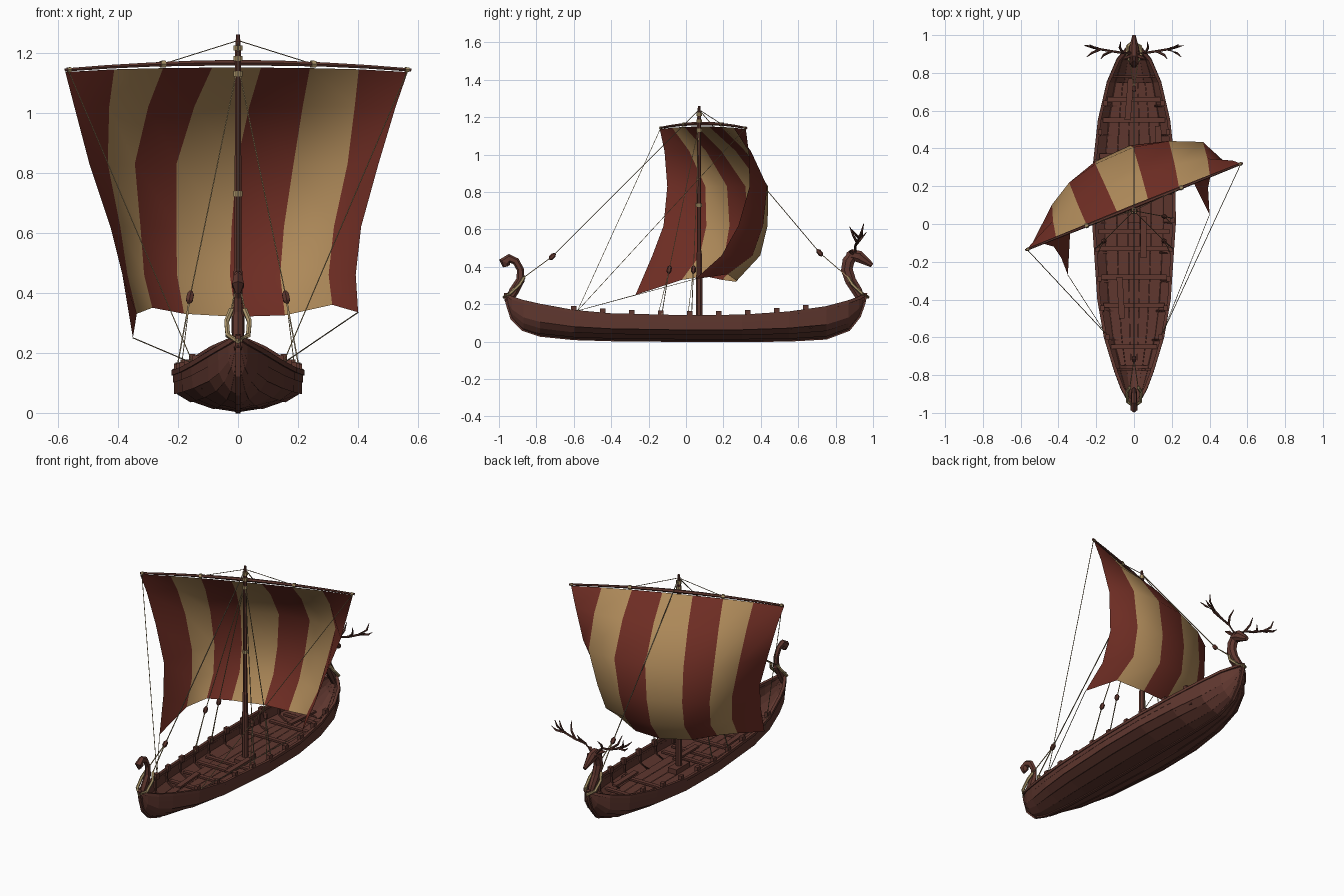
import bpy, bmesh, math
from mathutils import Vector

if "Cube" in bpy.data.objects:
    bpy.data.objects.remove(bpy.data.objects["Cube"])


def material(name, rgb):
    m = bpy.data.materials.new(name)
    m.diffuse_color = (*rgb, 1)
    m.use_nodes = True
    m.node_tree.nodes["Principled BSDF"].inputs["Base Color"].default_value = m.diffuse_color
    return m


WOOD = material("brown wood", (0.115, 0.038, 0.028))
DARK = material("dark wood", (0.09, 0.033, 0.025))
RED = material("red cloth", (0.155, 0.026, 0.017))
TAN = material("tan cloth", (0.42, 0.25, 0.10))
ROPE = material("straw rope", (0.42, 0.31, 0.15))
LINE = material("thin rope", (0.26, 0.20, 0.12))


def make(name, verts, faces, mats, smooth=False):
    me = bpy.data.meshes.new(name)
    me.from_pydata([tuple(v) for v in verts], [], faces)
    for m in mats:
        me.materials.append(m)
    ob = bpy.data.objects.new(name, me)
    bpy.context.collection.objects.link(ob)
    if smooth:
        me.shade_smooth()
    return ob


def tube(name, pts, radii, mat, sides=6, flat=1.0):
    """Sweep a ring along points; flat scales its sideways radius."""
    pts = [Vector(p) for p in pts]
    n = len(pts)
    if not isinstance(radii, (list, tuple)):
        radii = [radii] * n
    verts, faces = [], []
    for i, p in enumerate(pts):
        t = (pts[min(i + 1, n - 1)] - pts[max(i - 1, 0)]).normalized()
        ref = Vector((1, 0, 0)) if abs(t.x) < 0.8 else Vector((0, 0, 1))
        a = (ref - t * ref.dot(t)).normalized()
        b = t.cross(a)
        for k in range(sides):
            w = 2 * math.pi * (k + 0.5) / sides
            verts.append(p + a * math.cos(w) * radii[i] * flat + b * math.sin(w) * radii[i])
    for i in range(n - 1):
        for k in range(sides):
            l = (k + 1) % sides
            faces.append((i * sides + k, i * sides + l, (i + 1) * sides + l, (i + 1) * sides + k))
    faces += [tuple(reversed(range(sides))), tuple(range((n - 1) * sides, n * sides))]
    return make(name, verts, faces, [mat])


def box(name, c, s, mat=WOOD, turn=0.0):
    bm = bmesh.new()
    bmesh.ops.create_cube(bm, size=1)
    bmesh.ops.scale(bm, vec=s, verts=bm.verts)
    me = bpy.data.meshes.new(name)
    bm.to_mesh(me)
    bm.free()
    me.materials.append(mat)
    ob = bpy.data.objects.new(name, me)
    ob.location, ob.rotation_euler.z = c, turn
    bpy.context.collection.objects.link(ob)
    return ob


# Hull stations: y, half width, keel height, sheer height
ST = [(-.955, .012, .20, .25), (-.93, .032, .12, .237), (-.87, .066, .06, .218), (-.78, .10, .03, .198),
      (-.6, .155, .012, .165), (-.4, .19, .006, .147), (0, .217, .002, .137), (.3, .215, .002, .14),
      (.55, .187, .004, .157), (.75, .14, .015, .185), (.87, .088, .06, .217), (.925, .042, .13, .237),
      (.95, .012, .20, .25)]


def station(y):
    for p, q in zip(ST, ST[1:]):
        if y <= q[0]:
            f = (y - p[0]) / (q[0] - p[0])
            return [u + (v - u) * f for u, v in zip(p, q)][1:]
    return ST[-1][1:]


# Hull with overlapping planks
half = [(0, 0), (.35, .09), (.37, .075), (.7, .26), (.73, .245), (.95, .46), (.98, .445), (.985, .74), (1, .73), (1, 1)]
ring = [(-a, b) for a, b in reversed(half[1:])] + half
N = len(ring)
verts = [(w * a, y, k + (s - k) * b) for y, w, k, s in ST for a, b in ring]
faces = [(i * N + j, (i + 1) * N + j, (i + 1) * N + j + 1, i * N + j + 1)
         for i in range(len(ST) - 1) for j in range(N - 1)]
hull = make("hull", verts, faces, [WOOD])
sol = hull.modifiers.new("thickness", "SOLIDIFY")
sol.thickness, sol.offset = 0.008, -1

# Keel with both stems, and the gunwale rails
keel = [(0, -.965, .26)] + [(0, y, k + .006) for y, w, k, s in ST] + [(0, .96, .26)]
tube("keel", keel, .014, WOOD, 4, .9)
for sx, side in ((-1, "left"), (1, "right")):
    tube(side + "_gunwale", [(sx * (w - .004), y, s - .004) for y, w, k, s in ST], .012, WOOD, 4)
    for i in range(9):
        y = -.6 + .155 * i
        w, k, s = station(y)
        box(side + "_oar_post", (sx * (w - .014), y, s + .008), (.022, .028, .036))

# Floor boards, ribs and thwarts
ys = [-.75 + .15 * i for i in range(11)]
for b in range(5):
    v = []
    for y in ys:
        w, k, s = station(y)
        for e in (b + .02, b + .98):
            v.append(((e / 2.5 - 1) * w * .7, y, k + .048))
    make("floor_board", v, [(2 * i, 2 * i + 1, 2 * i + 3, 2 * i + 2) for i in range(10)], [WOOD])
for i in range(11):
    y = -.77 + .155 * i
    w, k, s = station(y)
    tube("rib", [(a * (w - .012), y, k + .012 + (s - k - .015) * b) for a, b in ring[::3]], .007, WOOD, 4)
for y in (-.65, -.43, -.28, -.13, -.04, .36, .55, .66):
    w, k, s = station(y)
    box("thwart", (0, y, k + .068), (w * 1.75, .026, .012))
for x, y, r in ((-.07, -.39, .06), (-.025, .66, -.08), (.13, .41, .02), (.05, -.07, 0)):
    box("loose_plank", (x, y, .088), (.032, .22, .012), WOOD, r)

# Mast and yard
box("mast_step", (0, .07, .06), (.06, .13, .04))
tube("mast", [(0, .07, z) for z in (.03, .34, .36, .47, .48, 1.2, 1.26)],
     [.019, .019, .016, .016, .0125, .011, .007], WOOD, 8)
U = Vector((.928, .372, 0))
C = Vector((0, .092, 0))


def yard_at(d):
    return C + U * d + Vector((0, 0, 1.166 - .024 * (d / .62) ** 2))


tube("yard", [yard_at(.62 * (i / 4 - 1)) for i in range(9)], [.006, .007, .008, .01, .011, .01, .008, .007, .006], WOOD, 6)

# Sail: rows of left edge, right edge and belly depth, striped by column
rows = [((-.575, -.14, 1.135), (.565, .32, 1.135), 0), ((-.545, -.115, 1.02), (.525, .335, 1.02), .13),
        ((-.495, -.10, .83), (.468, .34, .83), .27), ((-.425, -.12, .62), (.41, .28, .62), .325),
        ((-.385, -.18, .46), (.392, .19, .46), .375), ((-.35, -.27, .25), (.40, .05, .335), .375)]
foot = [.25, .33, .35, .33, .32, .325, .36, .335]
spread = [0, -.035, -.065, -.055, .01, .055, .08, 0]
verts = []
for r, (L, R, depth) in enumerate(rows):
    for c in range(8):
        t = c / 7
        belly = (4 * t * (1 - t)) ** .7
        p = Vector(L).lerp(Vector(R), t) + Vector((-.26, .96, 0)) * depth * belly
        dx = spread[c] * min(1, depth / .28)
        p += Vector((dx, min(0, dx) * .5, 0))
        if r == 5:
            p.z = foot[c]
        elif r == 0:
            p.z += .015 * belly
        verts.append(p)
faces = [(r * 8 + c, r * 8 + c + 1, r * 8 + c + 9, r * 8 + c + 8) for r in range(5) for c in range(7)]
sail = make("sail", verts, faces, [RED, TAN], True)
for i, f in enumerate(sail.data.polygons):
    f.material_index = (i % 7) % 2


# Rigging
def rope(name, *pts, mat=LINE, r=.002):
    tube(name, pts, r, mat, 4)


def block(p, q):
    p, q = Vector(p), Vector(q)
    d = (q - p).normalized() * .022
    tube("pulley_block", [p - d, p - d * .5, p + d * .5, p + d], [.005, .013, .013, .005], WOOD, 6)


# Stays run through a block to a rope collar around each stem
top = (0, .07, 1.24)
for e, name, b in ((1, "forestay", (0, .715, .475)), (-1, "backstay", (0, -.715, .455))):
    rope(name, top, b, r=.003)
    block(b, top)
    arm = [(.022, .865, .345), (.038, .89, .305), (.034, .94, .258)]
    loop = [(-x, e * y, z) for x, y, z in arm] + [(0, e * .972, .238)] + [(x, e * y, z) for x, y, z in reversed(arm)]
    tube("stem_collar", loop, .009, ROPE, 6)
    for end in (loop[0], loop[-1]):
        rope(name + "_tackle", b, end, mat=ROPE, r=.003)

for sx in (-1, 1):
    cleat = (sx * .15, -.58, .165)
    rope("brace", yard_at(sx * .61), cleat, mat=ROPE)
    rope("sheet", rows[5][0 if sx < 0 else 1], cleat)
    rope("yard_lift", top, yard_at(sx * .27))
    tube("yard_lashing", [yard_at(sx * .262), yard_at(sx * .278)], .013, ROPE, 6)
    tube("yard_end_lashing", [yard_at(sx * .60), yard_at(sx * .612)], .009, ROPE, 6)
    for y1, y2 in ((-.09, -.13), (.04, .03)):
        b = (sx * .16, y1, .385)
        rope("shroud", (0, .07, 1.16), b, mat=ROPE, r=.0025)
        rope("shroud_tackle", b, (sx * .205, y2, .14), r=.003)
        rope("shroud_fall", b, (sx * .19, y2 - .02, .14), mat=ROPE)
        block(b, (0, .07, 1.16))
for z in (.73, 1.13, 1.18, 1.215):
    tube("mast_lashing", [(0, .07, z - .009), (0, .07, z + .009)], .0155, ROPE, 8)

# Curled stern ornament
tube("stern_curl", [(0, -.955, .21), (0, -.92, .27), (0, -.885, .33), (0, -.885, .385), (0, -.91, .43), (0, -.945, .445),
                    (0, -.97, .425), (0, -.965, .40)], [.02, .026, .023, .019, .02, .024, .032, .014], WOOD, 6, .7)

# Stag figurehead
tube("stag_neck", [(0, .945, .21), (0, .915, .27), (0, .88, .325), (0, .86, .385), (0, .868, .43), (0, .895, .468)],
     [.02, .03, .032, .034, .035, .03], WOOD, 8, .75)
tube("stag_head", [(0, .86, .462), (0, .885, .465), (0, .925, .455), (0, .965, .428), (0, .995, .408)],
     [.016, .032, .034, .022, .013], WOOD, 8, .8)
for s in (-1, 1):
    def branch(name, *pts):
        tube(name, [(s * x, y, z) for x, y, z in pts], [.008] + [.0065] * (len(pts) - 2) + [.002], DARK, 5)
    branch("antler_beam", (.015, .905, .475), (.055, .905, .515), (.12, .915, .53), (.18, .925, .555), (.225, .94, .59), (.235, .95, .63))
    branch("antler_tine", (.06, .905, .515), (.075, .935, .55), (.07, .965, .585))
    branch("antler_tine", (.12, .915, .53), (.16, .895, .565), (.175, .875, .615))
    branch("antler_tine", (.18, .925, .555), (.225, .905, .575), (.25, .885, .60))
    branch("antler_tine", (.19, .928, .56), (.235, .94, .565), (.262, .945, .585))
    tube("stag_ear", [(s * .018, .892, .47), (s * .04, .882, .482), (s * .06, .875, .485)], [.008, .012, .002], WOOD, 5)
    box("stag_eye", (s * .025, .925, .465), (.008, .014, .01), DARK)
